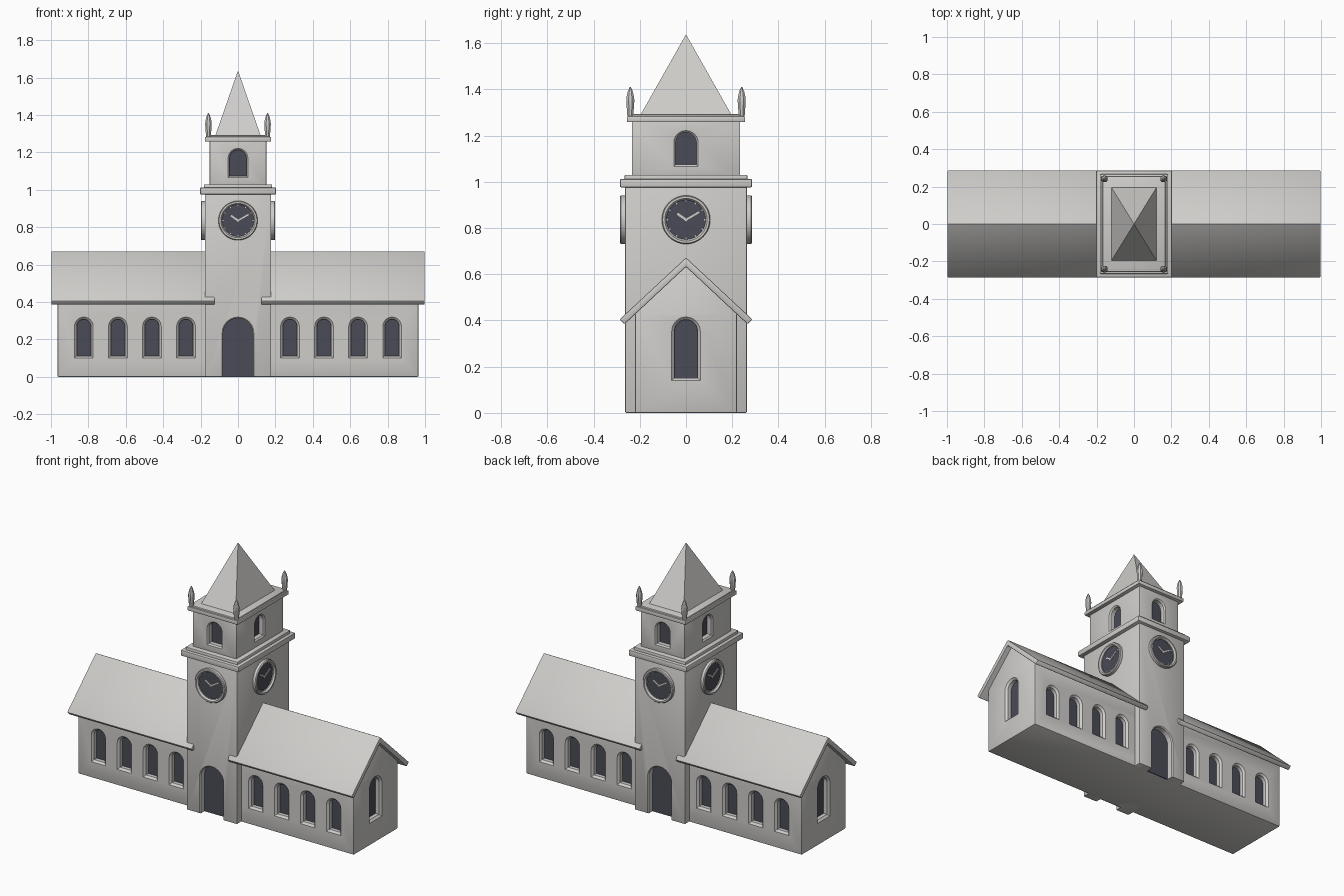
import bpy, bmesh, math
from mathutils import Matrix, Vector

if "Cube" in bpy.data.objects:
    bpy.data.objects.remove(bpy.data.objects["Cube"])


def material(name, col):
    m = bpy.data.materials.new(name)
    m.diffuse_color = (*col, 1)
    m.use_nodes = True
    m.node_tree.nodes["Principled BSDF"].inputs["Base Color"].default_value = m.diffuse_color
    return m


STONE = material("pale_stone", (0.62, 0.61, 0.59))
GLASS = material("dark_glass", (0.070, 0.070, 0.095))


def finish(name, bm, mat, bevel=0.0, smooth=True):
    bmesh.ops.recalc_face_normals(bm, faces=bm.faces)
    if bevel:
        edges = [e for e in bm.edges if e.calc_face_angle(0) > 0.3]
        bmesh.ops.bevel(bm, geom=edges, offset=bevel, segments=2, profile=0.5, affect='EDGES')
    me = bpy.data.meshes.new(name)
    bm.to_mesh(me)
    bm.free()
    me.materials.append(mat)
    ob = bpy.data.objects.new(name, me)
    bpy.context.collection.objects.link(ob)
    if smooth:
        activate(ob)
        bpy.ops.object.shade_smooth_by_angle(angle=math.radians(30))
    return ob


def activate(ob):
    bpy.ops.object.select_all(action='DESELECT')
    ob.select_set(True)
    bpy.context.view_layer.objects.active = ob


def loft(bm, loops, caps=True):
    """Skin a list of equal-length point loops."""
    rings = [[bm.verts.new(p) for p in lp] for lp in loops]
    n = len(rings[0])
    for a, b in zip(rings, rings[1:]):
        for i in range(n):
            j = (i + 1) % n
            bm.faces.new((a[i], a[j], b[j], b[i]))
    if caps:
        bm.faces.new(rings[0])
        bm.faces.new(rings[-1][::-1])


def box(name, hx, hy, z0, z1, bevel=0.006):
    bm = bmesh.new()
    loft(bm, [[(-hx, -hy, z), (hx, -hy, z), (hx, hy, z), (-hx, hy, z)] for z in (z0, z1)])
    return finish(name, bm, STONE, bevel)


def face_point(side, u, d, v):
    """Point on a facade: side 0 front, 1 right, 2 back, 3 left; d is distance outward."""
    return Matrix.Rotation(side * math.pi / 2, 3, 'Z') @ Vector((u, -d, v))


def arch(side, u, d, hw, z0, z1, seg=12):
    pts = [(-hw, z0), (hw, z0)]
    for i in range(seg + 1):
        a = math.pi * i / seg
        pts.append((hw * math.cos(a), z1 - hw + hw * math.sin(a)))
    return [face_point(side, u + x, d, z) for x, z in pts]


def openings(name, wall, specs, chamfer=0.012):
    """Cut arched recesses with chamfered reveals and fill them with glass plates.
    Each spec: side, u, wall distance, half width, bottom, top, depth."""
    cut, glass = bmesh.new(), bmesh.new()
    c = chamfer
    for side, u, d, hw, z0, z1, depth in specs:
        zb = z0 - 0.1 if z0 <= 0 else z0
        lo = [(d + c, hw + c, zb - c, z1 + c), (d - c, hw - c, zb + c, z1 - c),
              (d - depth, hw - c, zb + c, z1 - c)]
        loft(cut, [arch(side, u, dd, w, a, b) for dd, w, a, b in lo])
        gb = max(z0, 0.0)
        loft(glass, [arch(side, u, dd, hw - c + 0.001, gb, z1 - c + 0.001)
                     for dd in (d - depth + 0.006, d - depth - 0.002)])
    cutter = finish(name + "_cutter", cut, STONE, smooth=False)
    cutter.hide_render = True
    mod = wall.modifiers.new("openings", 'BOOLEAN')
    mod.operation, mod.solver, mod.object = 'DIFFERENCE', 'EXACT', cutter
    activate(wall)
    bpy.ops.object.modifier_apply(modifier="openings")
    bpy.data.objects.remove(cutter)
    bpy.ops.object.shade_smooth_by_angle(angle=math.radians(30))
    finish(name + "_glass", glass, GLASS, smooth=False)


# Long hall with gabled ends
bm = bmesh.new()
gable = [(-0.22, 0), (0.22, 0), (0.22, 0.43), (0, 0.64), (-0.22, 0.43)]
loft(bm, [[(x, y, z) for y, z in gable] for x in (-0.965, 0.965)])
hall = finish("hall_walls", bm, STONE, 0.006)
specs = [(s, k * (0.278 + 0.182 * i), 0.22, 0.05, 0.1, 0.32, 0.042)
         for s in (0, 2) for k in (-1, 1) for i in range(4)]
specs += [(s, 0, 0.965, 0.062, 0.14, 0.415, 0.042) for s in (1, 3)]
openings("hall_windows", hall, specs)

# Roof slabs either side of the tower
slab = [(0, 0.672), (0.287, 0.405), (0.266, 0.384), (0, 0.632), (-0.266, 0.384), (-0.287, 0.405)]
for k, label in ((-1, "left"), (1, "right")):
    bm = bmesh.new()
    loft(bm, [[(k * x, y, z) for y, z in slab] for x in (0.125, 0.998)])
    finish(label + "_roof", bm, STONE, 0.005)

# Tower shaft with doorways front and back
tower = box("tower_shaft", 0.177, 0.264, 0, 0.99)
openings("doorway", tower, [(s, 0, 0.264, 0.085, 0, 0.32, 0.048) for s in (0, 2)], 0.006)

# Cornices and belfry
box("lower_cornice", 0.203, 0.286, 0.976, 1.012, 0.005)
box("lower_cornice_step", 0.182, 0.266, 1.0, 1.03, 0.005)
belfry = box("belfry", 0.152, 0.234, 1.02, 1.27, 0.004)
openings("belfry_windows", belfry,
         [(s, 0, 0.234 if s % 2 == 0 else 0.152, 0.053, 1.066, 1.222, 0.042) for s in range(4)], 0.008)
box("upper_cornice", 0.177, 0.256, 1.258, 1.284, 0.005)
box("upper_cornice_step", 0.168, 0.246, 1.275, 1.293, 0.004)

# Pyramid spire
bm = bmesh.new()
base = [bm.verts.new((x * 0.122, y * 0.198, 1.288)) for x, y in ((-1, -1), (1, -1), (1, 1), (-1, 1))]
tip = bm.verts.new((0, 0, 1.638))
bm.faces.new(base)
for i in range(4):
    bm.faces.new((base[i], base[(i + 1) % 4], tip))
finish("spire", bm, STONE, smooth=False)

# Corner pinnacles
bm = bmesh.new()
outline = [(0.014, 1.285), (0.019, 1.35), (0.018, 1.365), (0.012, 1.39), (0.003, 1.41)]
for sx in (-1, 1):
    for sy in (-1, 1):
        loft(bm, [[(sx * 0.158 + r * math.cos(a), sy * 0.241 + r * math.sin(a), z)
                   for a in [math.pi / 8 + math.pi / 4 * i for i in range(8)]] for r, z in outline])
finish("pinnacles", bm, STONE, smooth=False)

# Clocks on all four tower faces
rim, dial, hands = bmesh.new(), bmesh.new(), bmesh.new()
CZ, N = 0.836, 48


def circle(side, r, d):
    return [face_point(side, r * math.cos(2 * math.pi * i / N), d, CZ + r * math.sin(2 * math.pi * i / N))
            for i in range(N)]


def bar(side, a, r0, r1, w, d):
    """Thin radial bar on a dial at angle a."""
    c, s = math.cos(a), math.sin(a)
    quad = [(r0, -w), (r1, -w), (r1, w), (r0, w)]
    loft(hands, [[face_point(side, r * c - t * s, dd, CZ + r * s + t * c) for r, t in quad]
                 for dd in (d, d + 0.005)])


for s in range(4):
    d = 0.264 if s % 2 == 0 else 0.177
    loft(rim, [circle(s, r, d + h) for r, h in
               ((0.105, -0.005), (0.105, 0.017), (0.101, 0.022), (0.092, 0.022), (0.085, 0.012), (0.085, -0.005))])
    loft(dial, [circle(s, 0.086, d + h) for h in (0.001, 0.006)])
    bar(s, math.radians(30), -0.006, 0.066, 0.004, d + 0.005)
    bar(s, math.radians(145), -0.006, 0.046, 0.005, d + 0.005)
    for i in range(12):
        bar(s, math.pi * i / 6, 0.078, 0.087, 0.0025, d + 0.004)
finish("clock_rims", rim, STONE)
finish("clock_dials", dial, GLASS, smooth=False)
finish("clock_hands", hands, STONE, smooth=False)
